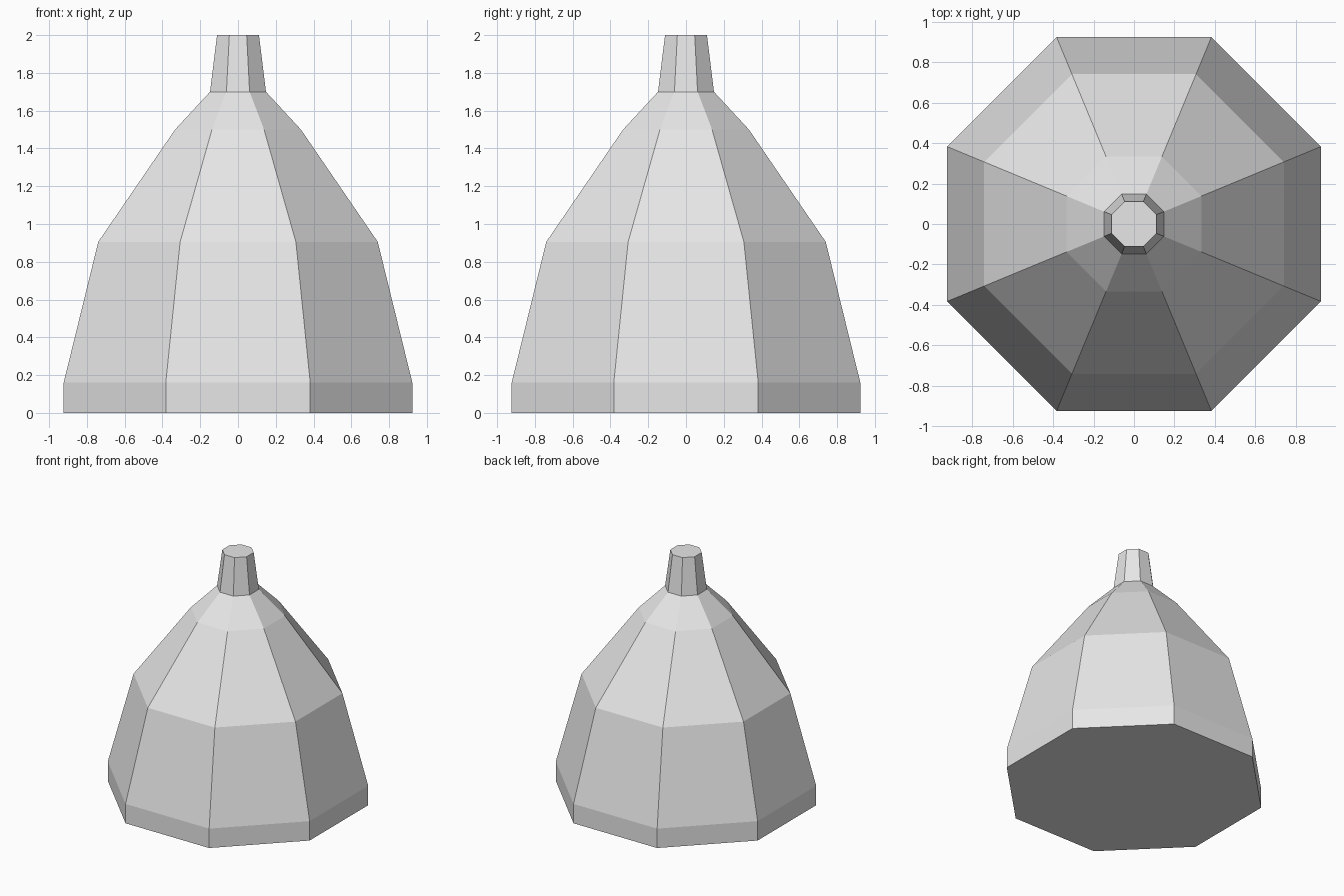
import bpy, bmesh, math

if "Cube" in bpy.data.objects:
    bpy.data.objects.remove(bpy.data.objects["Cube"])

SIDES = 8
# Profile as (distance from axis to flat side, height)
PROFILE = [(0.923, 0), (0.923, 0.16), (0.74, 0.905), (0.333, 1.5), (0.148, 1.7), (0.111, 2.0)]

grey = bpy.data.materials.new("light grey")
grey.diffuse_color = (0.8, 0.8, 0.8, 1)
grey.use_nodes = True
grey.node_tree.nodes["Principled BSDF"].inputs["Base Color"].default_value = grey.diffuse_color


def octagon_loft(name, profile):
    """Closed eight-sided solid through the profile rings."""
    bm = bmesh.new()
    rings = []
    for flat, z in profile:
        r = flat / math.cos(math.pi / SIDES)
        angles = [(i + 0.5) * 2 * math.pi / SIDES for i in range(SIDES)]
        rings.append([bm.verts.new((r * math.cos(a), r * math.sin(a), z)) for a in angles])
    for low, high in zip(rings, rings[1:]):
        for i in range(SIDES):
            j = (i + 1) % SIDES
            bm.faces.new((low[i], low[j], high[j], high[i]))
    bm.faces.new(rings[0][::-1])
    bm.faces.new(rings[-1])
    mesh = bpy.data.meshes.new(name)
    bm.to_mesh(mesh)
    bm.free()
    mesh.materials.append(grey)
    obj = bpy.data.objects.new(name, mesh)
    bpy.context.collection.objects.link(obj)
    return obj


# Rim, flared body, shoulder and tapered neck in one faceted shell
octagon_loft("bell_body", PROFILE)
